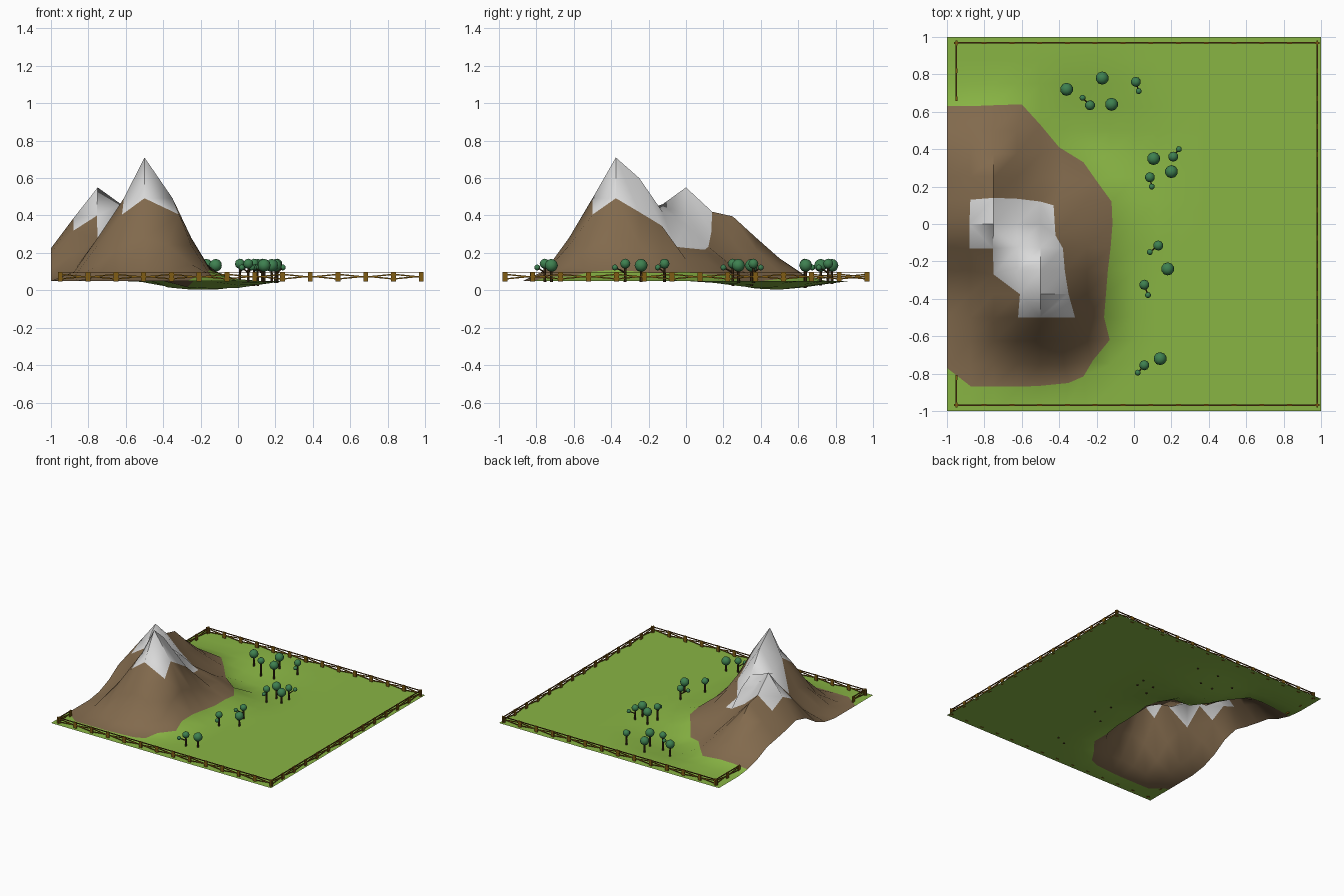
import bpy, bmesh, math
from mathutils import Vector, Matrix
from mathutils.geometry import intersect_point_line

if "Cube" in bpy.data.objects:
    bpy.data.objects.remove(bpy.data.objects["Cube"])


def material(name, r, g, b):
    lin = [((c / 255 + 0.055) / 1.055) ** 2.4 for c in (r, g, b)]
    m = bpy.data.materials.new(name)
    m.diffuse_color = (*lin, 1)
    m.use_nodes = True
    m.node_tree.nodes["Principled BSDF"].inputs["Base Color"].default_value = m.diffuse_color
    return m


GRASS = material("grass green", 137, 181, 68)
ROCK = material("rock brown", 130, 106, 77)
SNOW = material("snow white", 218, 218, 218)
WOOD = material("fence wood", 128, 92, 20)
RAIL = material("dark rail", 88, 54, 14)
BARK = material("bark", 66, 46, 24)
LEAF = material("leaf green", 62, 128, 80)
GROUND = 0.05


def finish(bm, name, mats, smooth=None):
    me = bpy.data.meshes.new(name)
    bm.to_mesh(me)
    bm.free()
    for m in mats:
        me.materials.append(m)
    ob = bpy.data.objects.new(name, me)
    bpy.context.collection.objects.link(ob)
    if smooth:
        bpy.context.view_layer.objects.active = ob
        ob.select_set(True)
        bpy.ops.object.shade_smooth_by_angle(angle=math.radians(smooth))
        ob.select_set(False)
    return ob


# ---- Terrain: mountain height from ridge lines with a shared slope profile
RIDGES = [
    [(-.50, -.375, .66), (-.50, -.25, .55), (-.625, -.125, .41),
     (-.75, 0, .50), (-.75, .125, .37), (-.75, .25, .345)],
    [(-.625, -.06, .41), (-.40, .07, .24)],
]
SLOPE = [(0, 1), (.125, .67), (.25, .35), (.375, .09), (.5, 0)]


def falloff(d):
    for (a, fa), (b, fb) in zip(SLOPE, SLOPE[1:]):
        if d <= b:
            return fa + (fb - fa) * (d - a) / (b - a)
    return 0


def height(x, y):
    best = 0
    p = Vector((x, y, 0))
    for line in RIDGES:
        for a, b in zip(line, line[1:]):
            q, t = intersect_point_line(p, Vector((*a[:2], 0)), Vector((*b[:2], 0)))
            t = min(max(t, 0), 1)
            c = Vector(a).lerp(Vector(b), t)
            best = max(best, c.z * falloff(math.hypot(x - c.x, y - c.y)))
    # shallow hollow at the foot of the mountain
    pit = 0.075 * max(0, 1 - math.hypot(x + .25, y - .36) / .5)
    return max(0, GROUND + best - pit)


ROCK_EDGE = [(-1, .63), (-.875, .63), (-.75, .635), (-.6, .64), (-.5, .53), (-.4, .41),
             (-.27, .33), (-.2, .23), (-.12, .12), (-.115, 0), (-.125, -.125),
             (-.14, -.25), (-.15, -.375), (-.16, -.5), (-.13, -.62), (-.22, -.73),
             (-.27, -.815), (-.35, -.85), (-.5, -.865), (-.6, -.87), (-.75, -.87),
             (-.87, -.87), (-1, -.77)]
SNOW_EDGE = [(-.88, -.13), (-.88, 0), (-.875, .13), (-.75, .14), (-.625, .135), (-.5, .12),
             (-.43, .1), (-.42, -.06), (-.38, -.13), (-.37, -.25), (-.35, -.375),
             (-.315, -.5), (-.5, -.5), (-.62, -.5), (-.61, -.375), (-.75, -.27), (-.755, -.13)]


def inside(p, poly):
    hit = False
    for (x1, y1), (x2, y2) in zip(poly, poly[1:] + poly[:1]):
        if (y1 > p.y) != (y2 > p.y) and p.x < x1 + (p.y - y1) * (x2 - x1) / (y2 - y1):
            hit = not hit
    return hit


bm = bmesh.new()
bmesh.ops.create_grid(bm, x_segments=16, y_segments=16, size=1)
for v in bm.verts:
    v.co.z = height(v.co.x, v.co.y)
# pull the grid onto the rock and snow outlines, then split cells along them
home = {v: v.co.copy() for v in bm.verts}
for edge in (ROCK_EDGE, SNOW_EDGE):
    on_line = []
    for x, y in edge:
        v = min(home, key=lambda w: math.hypot(home[w].x - x, home[w].y - y))
        v.co.x, v.co.y = x, y
        on_line.append(v)
    bmesh.ops.connect_verts(bm, verts=on_line)
for f in bm.faces:
    c = f.calc_center_median()
    f.material_index = 2 if inside(c, SNOW_EDGE) else 1 if inside(c, ROCK_EDGE) else 0
finish(bm, "terrain", [GRASS, ROCK, SNOW], 60)


# ---- Fence
def box(bm, centre, size, rot=Matrix(), mat=0):
    m = Matrix.Translation(centre) @ rot @ Matrix.Diagonal((*size, 1))
    vs = bmesh.ops.create_cube(bm, size=1, matrix=m)["verts"]
    for f in {f for v in vs for f in v.link_faces}:
        f.material_index = mat


def fence(name, start, end, bays):
    bm = bmesh.new()
    a, b = Vector((*start, 0)), Vector((*end, 0))
    d = b - a
    turn = Matrix.Rotation(math.atan2(d.y, d.x), 4, 'Z')
    step = d.length / bays
    for i in range(bays + 1):
        p = a.lerp(b, i / bays)
        box(bm, p + Vector((0, 0, .073)), (.026, .010, .05), turn)
    for i in range(bays):
        p = a.lerp(b, (i + .5) / bays)
        for s in (1, -1):          # two slightly crossing planks
            tilt = Matrix.Rotation(s * .10 * (-1) ** i, 4, 'Y')
            box(bm, p + Vector((0, 0, .073 + s * .005)), (step, .005, .007), turn @ tilt)
    box(bm, (a + b) / 2 + Vector((0, 0, .094)), (d.length, .008, .005), turn, 1)
    finish(bm, name, [WOOD, RAIL])


L, R, F, B = -.95, .98, -.968, .968
fence("front_fence", (L, F), (R, F), 13)
fence("back_fence", (L, B), (R, B), 13)
fence("right_fence", (R, F), (R, B), 13)
fence("left_fence_back", (L, .67), (L, B), 2)
fence("left_fence_front", (L, F), (L, -.82), 1)


# ---- Trees: plain ones, and ones with a small tuft on a side branch
def stick(bm, a, b, r):
    a, b = Vector(a), Vector(b)
    d = b - a
    m = Matrix.Translation((a + b) / 2) @ d.to_track_quat('Z', 'Y').to_matrix().to_4x4()
    bmesh.ops.create_cone(bm, cap_ends=True, segments=6, radius1=r, radius2=r * .7,
                          depth=d.length, matrix=m)


def tree(x, y, tuft=None):
    r = .027 if tuft else .035
    top = .142 if tuft else .133
    trunk, crown = bmesh.new(), bmesh.new()
    stick(trunk, (x, y, height(x, y) - .005), (x, y, top), .008)
    blobs = [(x, y, top, r)]
    if tuft:
        stick(trunk, (x, y, .095), (*tuft, .122), .005)
        blobs.append((*tuft, .122, .016))
    for bx, by, bz, br in blobs:
        bmesh.ops.create_icosphere(crown, subdivisions=2, radius=br,
                                   matrix=Matrix.Translation((bx, by, bz)))
    finish(trunk, "tree_trunk", [BARK], 40)
    finish(crown, "tree_crown", [LEAF], 60)


for x, y in [(-.36, .72), (-.17, .78), (-.12, .64), (.105, .35), (.2, .28), (.18, -.24), (.14, -.72)]:
    tree(x, y)
for x, y, tx, ty in [(-.235, .635, -.275, .675), (.01, .76, .025, .71), (.21, .36, .24, .40),
                     (.085, .25, .095, .20), (.13, -.115, .085, -.15),
                     (.055, -.325, .075, -.38), (.055, -.755, .02, -.795)]:
    tree(x, y, (tx, ty))
